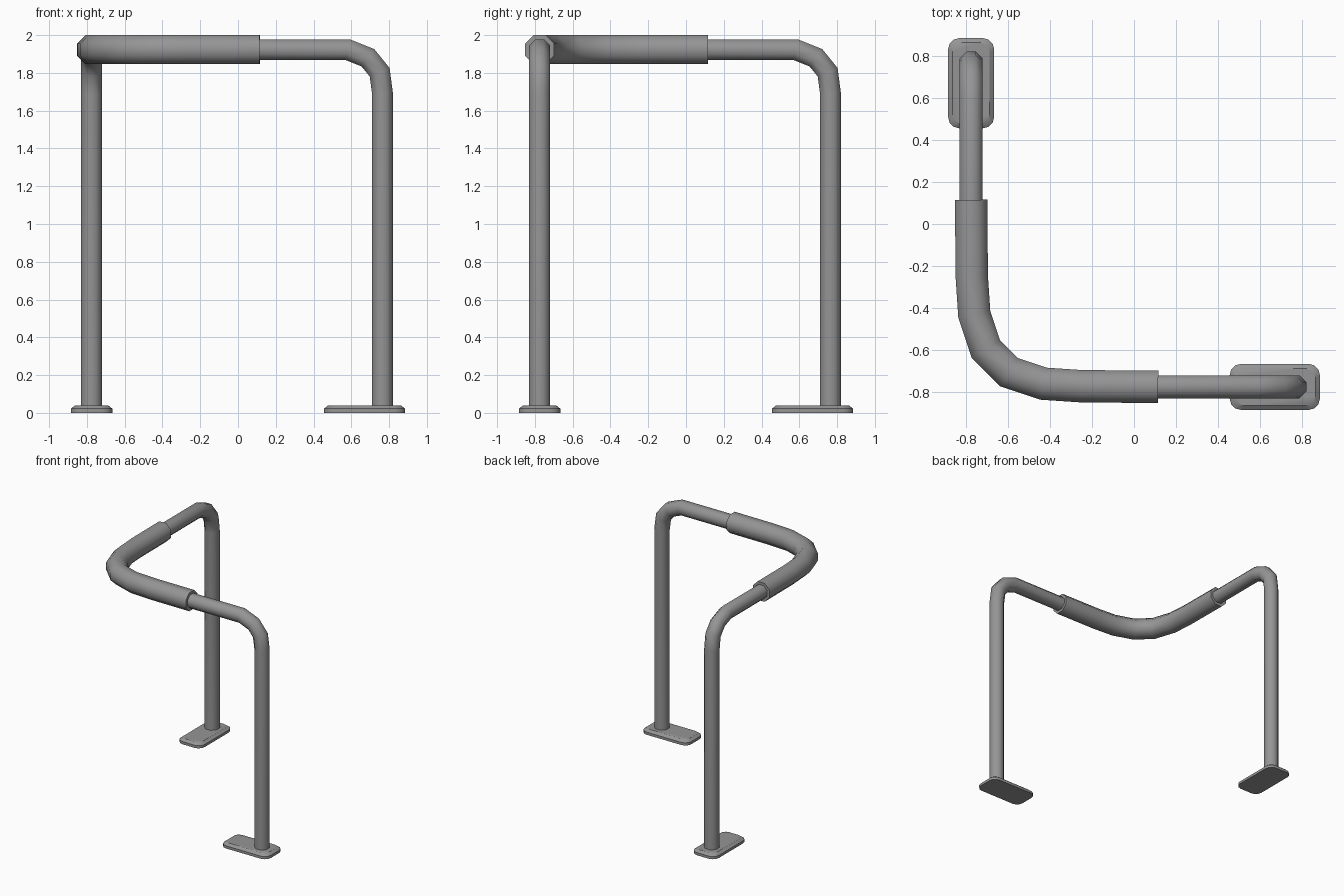
import bpy, bmesh, math
from mathutils import Vector

cube = bpy.data.objects.get("Cube")
if cube:
    bpy.data.objects.remove(cube)

metal = bpy.data.materials.new("grey_metal")
metal.use_nodes = True
GREY = (0.3, 0.3, 0.3, 1)
metal.diffuse_color = GREY
metal.node_tree.nodes["Principled BSDF"].inputs["Base Color"].default_value = GREY

SIDES = 8
AXIS = -0.775    # line of both top rails
LEG = 0.765      # far end of each rail
TOP = 1.923      # rail height


def finish(name, bm, angle):
    bmesh.ops.recalc_face_normals(bm, faces=bm.faces)
    mesh = bpy.data.meshes.new(name)
    bm.to_mesh(mesh)
    bm.free()
    mesh.materials.append(metal)
    obj = bpy.data.objects.new(name, mesh)
    bpy.context.collection.objects.link(obj)
    bpy.ops.object.select_all(action='DESELECT')
    obj.select_set(True)
    bpy.context.view_layer.objects.active = obj
    bpy.ops.object.shade_smooth_by_angle(angle=math.radians(angle))
    return obj


def tube(name, path, flat_radius, up):
    """Sweep an octagon with mitred joints along a path lying square to up."""
    bm = bmesh.new()
    pts = [Vector(p) for p in path]
    up = Vector(up)
    radius = flat_radius / math.cos(math.pi / SIDES)
    rings = []
    for i, p in enumerate(pts):
        before = (p - pts[i - 1]).normalized() if i else None
        after = (pts[i + 1] - p).normalized() if i < len(pts) - 1 else None
        tangent = ((before or after) + (after or before)).normalized()
        side = tangent.cross(up) / tangent.dot(after or before)
        ring = []
        for k in range(SIDES):
            a = (k + 0.5) * math.tau / SIDES
            ring.append(bm.verts.new(p + radius * (math.cos(a) * side + math.sin(a) * up)))
        rings.append(ring)
    for r, s in zip(rings, rings[1:]):
        for k in range(SIDES):
            n = (k + 1) % SIDES
            bm.faces.new((r[k], r[n], s[n], s[k]))
    bm.faces.new(rings[0])
    bm.faces.new(rings[-1])
    return finish(name, bm, 60)


def foot(name, center, half):
    """Plate with rounded corners and a bevelled top rim."""
    bm = bmesh.new()
    rings = []
    for z, inset in ((0, 0), (0.022, 0), (0.04, 0.022)):
        ring = []
        corner = 0.055 - inset / 2
        for sx, sy, start in ((1, 1, 0), (-1, 1, 90), (-1, -1, 180), (1, -1, 270)):
            for step in range(4):
                a = math.radians(start + step * 30)
                x = center[0] + sx * (half[0] - inset - corner) + corner * math.cos(a)
                y = center[1] + sy * (half[1] - inset - corner) + corner * math.sin(a)
                ring.append(bm.verts.new((x, y, z)))
        rings.append(ring)
    count = len(rings[0])
    for r, s in zip(rings, rings[1:]):
        for k in range(count):
            n = (k + 1) % count
            bm.faces.new((r[k], r[n], s[n], s[k]))
    bm.faces.new(rings[0])
    bm.faces.new(rings[-1])
    return finish(name, bm, 35)


# Each leg rises from its foot and bends into the top rail
leg_profile = [(LEG, 0.02), (LEG, 1.69), (0.75, 1.803), (0.688, 1.88), (0.58, TOP), (0.05, TOP)]
tube("left_leg", [(s, AXIS, z) for s, z in leg_profile], 0.055, (0, 1, 0))
tube("back_leg", [(AXIS, s, z) for s, z in leg_profile], 0.055, (1, 0, 0))

# Thick sleeve wrapping the corner, symmetric about the diagonal
half_bend = [(0.115, AXIS), (-0.25, -0.772), (-0.43, -0.76), (-0.595, -0.705)]
bend = half_bend + [(y, x) for x, y in reversed(half_bend)]
tube("corner_sleeve", [(x, y, TOP) for x, y in bend], 0.077, (0, 0, 1))

# Floor plates
foot("left_foot", (0.67, AXIS), (0.215, 0.11))
foot("back_foot", (AXIS, 0.67), (0.11, 0.215))
